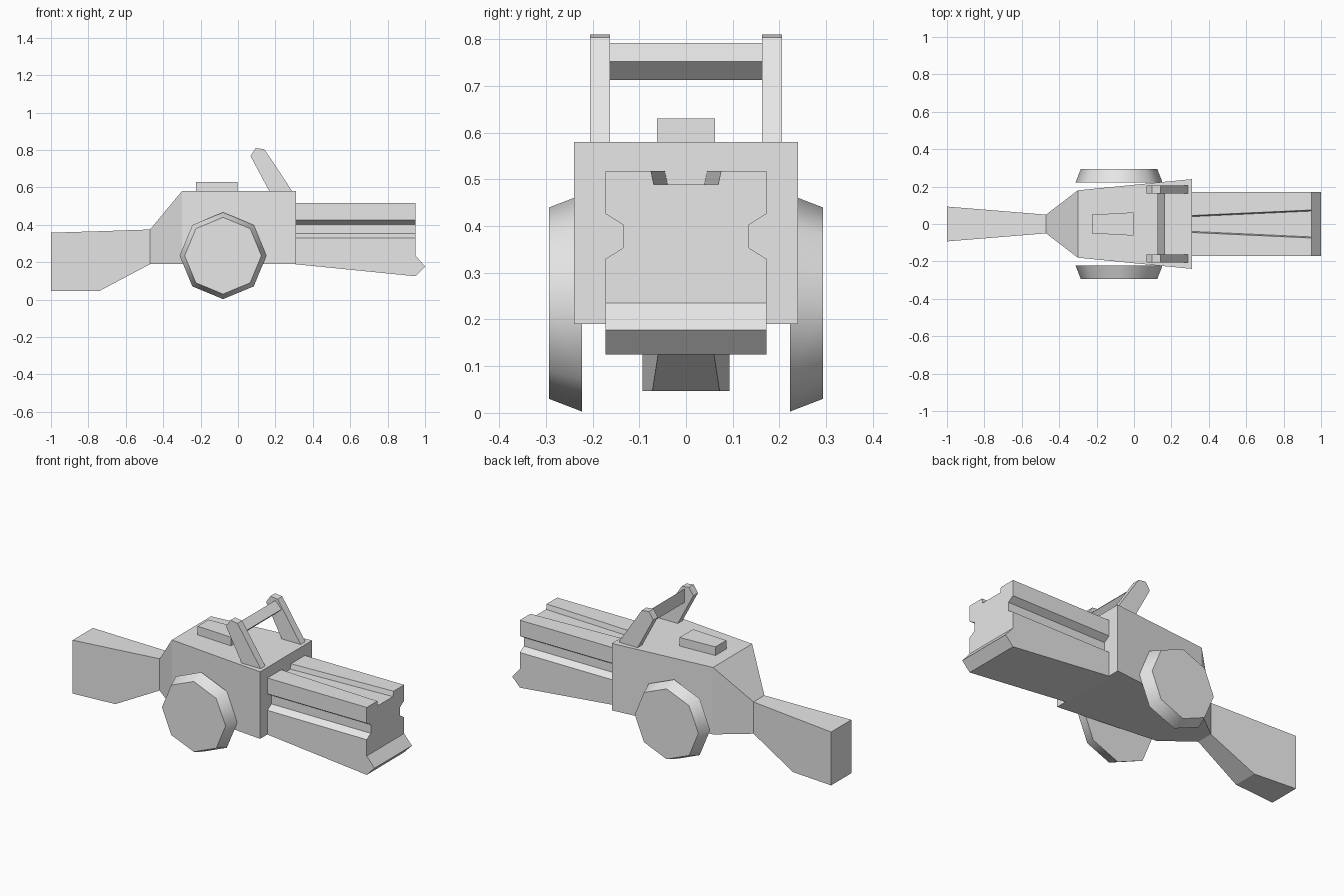
import bpy, bmesh, math

cube = bpy.data.objects.get("Cube")
if cube:
    bpy.data.objects.remove(cube, do_unlink=True)

GREY = bpy.data.materials.new("plain grey")
GREY.use_nodes = True
GREY.diffuse_color = (0.8, 0.8, 0.8, 1)
GREY.node_tree.nodes["Principled BSDF"].inputs["Base Color"].default_value = (0.8, 0.8, 0.8, 1)


def loft(name, rings):
    """Skin a closed solid through rings of matching points."""
    bm = bmesh.new()
    loops = [[bm.verts.new(p) for p in ring] for ring in rings]
    n = len(loops[0])
    for a, b in zip(loops, loops[1:]):
        for i in range(n):
            j = (i + 1) % n
            bm.faces.new((a[i], a[j], b[j], b[i]))
    bm.faces.new(loops[0])
    bm.faces.new(loops[-1])
    bmesh.ops.recalc_face_normals(bm, faces=bm.faces)
    mesh = bpy.data.meshes.new(name)
    bm.to_mesh(mesh)
    bm.free()
    mesh.materials.append(GREY)
    obj = bpy.data.objects.new(name, mesh)
    bpy.context.collection.objects.link(obj)
    return obj


def box_ring(x, half, low, high):
    """Rectangular cross-section at x."""
    return [(x, -half, low), (x, half, low), (x, half, high), (x, -half, high)]


def side_prism(name, profile, y0, y1):
    """Extrude an x-z profile sideways."""
    return loft(name, [[(x, y, z) for x, z in profile] for y in (y0, y1)])


# Body, shoulder stock and top block
loft("body", [box_ring(-0.47, 0.05, 0.19, 0.375),
              box_ring(-0.30, 0.18, 0.19, 0.58),
              box_ring(0.31, 0.24, 0.19, 0.58)])
loft("stock", [box_ring(-1.0, 0.093, 0.047, 0.358),
               box_ring(-0.74, 0.072, 0.047, 0.366),
               box_ring(-0.47, 0.05, 0.19, 0.375)])
loft("top_block", [box_ring(-0.225, 0.05, 0.57, 0.63),
                   box_ring(-0.002, 0.062, 0.57, 0.63)])


# Barrel with side grooves and a top slot that widens forward
def barrel_ring(x, bottom, slot):
    half = [(0.172, bottom), (0.172, 0.33), (0.135, 0.353), (0.135, 0.403),
            (0.172, 0.426), (0.172, 0.518), (slot, 0.518), (slot - 0.006, 0.489)]
    outline = half + [(-y, z) for y, z in reversed(half)]
    return [(x, y, z) for y, z in outline]


loft("barrel", [barrel_ring(0.30, 0.19, 0.045), barrel_ring(0.95, 0.125, 0.075)])
side_prism("muzzle_lip", [(0.95, 0.235), (1.0, 0.177), (0.95, 0.125)], -0.172, 0.172)

# Raised handle: two leaning posts and a three-sided crossbar
POST = [(0.17, 0.575), (0.293, 0.575), (0.141, 0.804), (0.095, 0.81), (0.067, 0.768)]
BAR = [(0.125, 0.792), (0.167, 0.752), (0.125, 0.713)]
side_prism("handle_bar", BAR, -0.165, 0.165)

for side, s in (("left", 1), ("right", -1)):
    side_prism(side + "_handle_post", POST, s * 0.163, s * 0.206)

    # Eight-sided drum, tapered outward
    rings = []
    for y, r in ((0.223, 0.232), (0.293, 0.205)):
        rings.append([(-0.08 + r * math.cos(k * math.pi / 4), s * y,
                       0.235 + r * math.sin(k * math.pi / 4)) for k in range(8)])
    drum = loft(side + "_drum", rings)
    bpy.ops.object.select_all(action="DESELECT")
    drum.select_set(True)
    bpy.context.view_layer.objects.active = drum
    bpy.ops.object.shade_smooth_by_angle(angle=math.radians(50))
